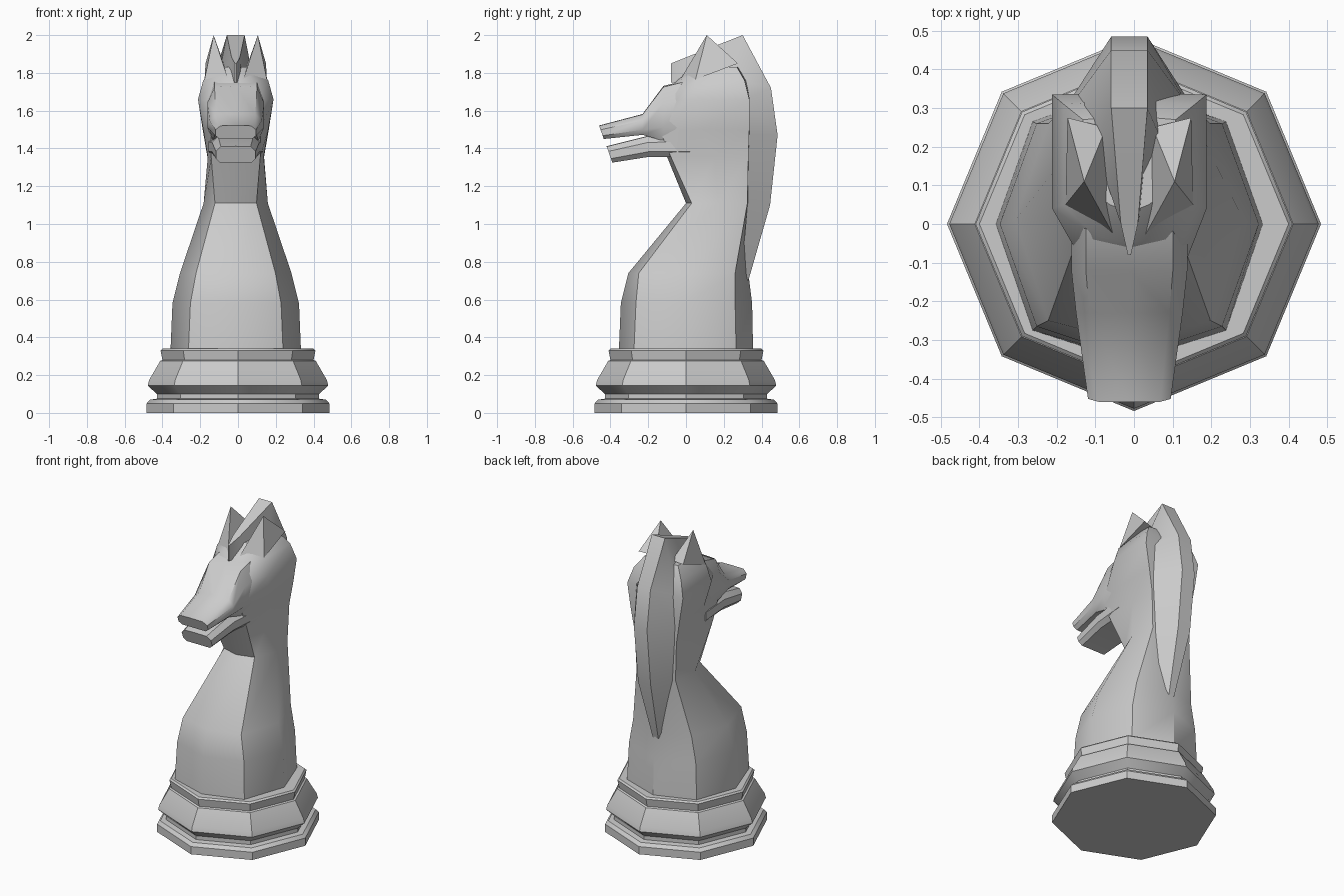
import bpy, bmesh, math

if "Cube" in bpy.data.objects:
    bpy.data.objects.remove(bpy.data.objects["Cube"])

CX = -0.012  # the carved head sits slightly off centre


def loft(name, rings, angle=35):
    """Skin a list of equal-length point rings and cap both ends."""
    bm = bmesh.new()
    vs = [[bm.verts.new(p) for p in ring] for ring in rings]
    n = len(rings[0])
    for a, b in zip(vs, vs[1:]):
        for i in range(n):
            j = (i + 1) % n
            bm.faces.new((a[i], a[j], b[j], b[i]))
    bm.faces.new(vs[0][::-1])
    bm.faces.new(vs[-1])
    return finish(name, bm, angle)


def finish(name, bm, angle):
    bmesh.ops.recalc_face_normals(bm, faces=bm.faces)
    me = bpy.data.meshes.new(name)
    bm.to_mesh(me)
    bm.free()
    ob = bpy.data.objects.new(name, me)
    bpy.context.collection.objects.link(ob)
    bpy.ops.object.select_all(action='DESELECT')
    ob.select_set(True)
    bpy.context.view_layer.objects.active = ob
    bpy.ops.object.shade_smooth_by_angle(angle=math.radians(angle))
    return ob


# Turned octagonal plinth: radius, height
profile = [(.484, 0), (.484, .05), (.465, .07), (.43, .075), (.43, .1),
           (.478, .145), (.47, .175), (.412, .275), (.4, .28), (.41, .33),
           (.4, .34), (.33, .34)]
loft("base", [[(r * math.cos(k * math.pi / 4), r * math.sin(k * math.pi / 4), z)
               for k in range(8)] for r, z in profile])

# Body and head core: z, side (x, y), front corner (x, y), front y,
# back corner (x, y), back y
body = [
    (.34, .345, 0, .25, -.275, -.355, .25, .265, .355),
    (.58, .335, 0, .24, -.265, -.345, .24, .26, .35),
    (.74, .295, .01, .21, -.25, -.305, .21, .26, .33),
    (1.11, .17, .17, .11, .03, .0, .14, .325, .34),
    (1.355, .148, .15, .13, -.08, -.1, .15, .33, .34),
    (1.5, .172, .08, .13, -.14, -.17, .175, .335, .34),
    (1.66, .2, .04, .12, -.1, -.13, .2, .335, .34),
    (1.76, .172, .05, .09, -.03, -.05, .17, .31, .32),
    (1.83, .12, .1, .05, .05, .03, .12, .27, .28),
]
rings = []
for z, w, ym, a, ya, yf, b, yb, ye in body:
    half = [(a, ya), (w, ym), (b, yb)]
    ring = [(0, yf)] + half + [(0, ye)] + [(-x, y) for x, y in half[::-1]]
    rings.append([(x + CX, y, z) for x, y in ring])
loft("neck_and_head", rings, 40)


# Jaws: top y, bottom y, top z, bottom z, half width
def jaw(name, rows):
    out = []
    for yt, yb, zt, zb, w in rows:
        def pt(x, t):
            return (CX + x * w, yb + (yt - yb) * t, zb + (zt - zb) * t)
        out.append([pt(x, t) for x, t in ((-.75, 1), (0, 1.02), (.75, 1), (1, .7),
                    (1, .25), (.8, 0), (-.8, 0), (-1, .25), (-1, .7))])
    loft(name, out, 40)


jaw("upper_muzzle", [(.06, .06, 1.77, 1.42, .15), (-.12, -.12, 1.725, 1.44, .15),
                     (-.23, -.23, 1.58, 1.472, .138), (-.46, -.435, 1.52, 1.45, .107)])
jaw("lower_jaw", [(.02, .02, 1.47, 1.355, .145), (-.2, -.2, 1.465, 1.355, .125),
                  (-.42, -.39, 1.41, 1.325, .105)])

# Ears: pointed pyramids growing out of the head sides
for side, name in ((-1, "left_ear"), (1, "right_ear")):
    bm = bmesh.new()
    tip, *foot = [bm.verts.new((CX + side * x, y, z)) for x, y, z in (
        (.117, .11, 2.0), (.04, -.03, 1.765), (.165, .05, 1.765),
        (.16, .275, 1.85), (.06, .25, 1.84))]
    for i in range(4):
        bm.faces.new((tip, foot[i], foot[(i + 1) % 4]))
    bm.faces.new(foot)
    finish(name, bm, 30)

# Mane: outer edge (y, z, half width), root (y, z, half width)
mane = [
    (.33, .70, .02, .29, .70, .04),
    (.445, 1.1, .045, .325, 1.1, .12),
    (.485, 1.47, .047, .325, 1.47, .15),
    (.45, 1.72, .047, .31, 1.66, .15),
    (.30, 2.0, .047, .2, 1.78, .09),
    (.0, 1.882, .022, .04, 1.74, .03),
    (-.08, 1.85, .004, -.08, 1.75, .004),
]
loft("mane", [[(CX - w, y, z), (CX + w, y, z), (CX + rw, ry, rz), (CX - rw, ry, rz)]
              for y, z, w, ry, rz, rw in mane], 40)
